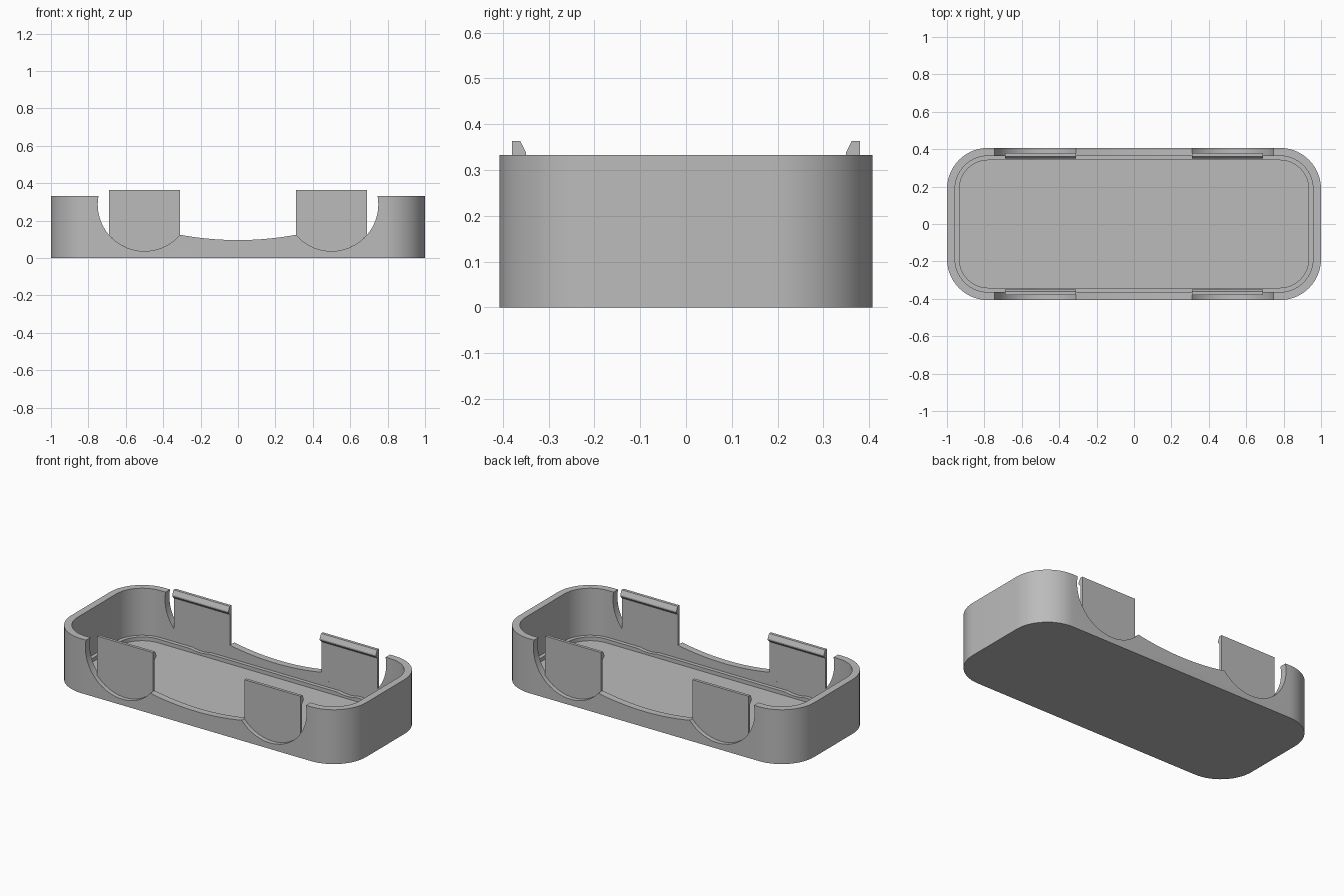
import bpy, bmesh
from math import sin, cos, pi, radians, asin, atan2, sqrt

if "Cube" in bpy.data.objects:
    bpy.data.objects.remove(bpy.data.objects["Cube"])

HEIGHT, HALF_X, HALF_Y, CORNER = 0.333, 1.0, 0.407, 0.22
DISC_X, DISC_Z, DISC_R = 0.5, 0.287, 0.25      # round wall openings
TAB_HALF = 0.19
TAB_IN, TAB_OUT, TAB_TOP = 0.364, 0.38, 0.363
TAB_LOW = DISC_Z - sqrt(DISC_R ** 2 - TAB_HALF ** 2)
SAG = 0.096                                    # lowest point of the middle dip

grey = bpy.data.materials.new("plain grey")
grey.use_nodes = True
grey.diffuse_color = (0.5, 0.5, 0.5, 1)
grey.node_tree.nodes["Principled BSDF"].inputs["Base Color"].default_value = (0.5, 0.5, 0.5, 1)


def finish(name, bm):
    bmesh.ops.recalc_face_normals(bm, faces=bm.faces)
    mesh = bpy.data.meshes.new(name)
    bm.to_mesh(mesh)
    bm.free()
    mesh.materials.append(grey)
    ob = bpy.data.objects.new(name, mesh)
    bpy.context.collection.objects.link(ob)
    return ob


def activate(ob):
    bpy.ops.object.select_all(action='DESELECT')
    ob.select_set(True)
    bpy.context.view_layer.objects.active = ob


def prism(name, points, offset):
    """Extrude a closed 3D outline along an offset vector."""
    bm = bmesh.new()
    face = bm.faces.new([bm.verts.new(p) for p in points])
    ext = bmesh.ops.extrude_face_region(bm, geom=[face])
    moved = [g for g in ext["geom"] if isinstance(g, bmesh.types.BMVert)]
    bmesh.ops.translate(bm, verts=moved, vec=offset)
    return finish(name, bm)


def arc(cx, cz, r, start, end, steps):
    return [(cx + r * cos(start + (end - start) * i / steps),
             cz + r * sin(start + (end - start) * i / steps)) for i in range(steps + 1)]


def rounded_rect(inset):
    r = CORNER - inset
    pts = []
    for i, (sx, sy) in enumerate([(1, 1), (-1, 1), (-1, -1), (1, -1)]):
        pts += arc(sx * (HALF_X - CORNER), sy * (HALF_Y - CORNER), r,
                   i * pi / 2, (i + 1) * pi / 2, 14)
    return pts


# Tray: nested rounded outlines for wall, ledge and floor
bm = bmesh.new()
rings = []
for inset, z in [(0, 0), (0, HEIGHT), (0.043, HEIGHT), (0.043, 0.045), (0.066, 0.045), (0.066, 0.022)]:
    rings.append([bm.verts.new((x, y, z)) for x, y in rounded_rect(inset)])
for a, b in zip(rings, rings[1:]):
    for i in range(len(a)):
        j = (i + 1) % len(a)
        bm.faces.new((a[i], a[j], b[j], b[i]))
bm.faces.new(rings[0])
bm.faces.new(rings[-1])
tray = finish("tray", bm)

# Opening in both long walls: two discs joined by a shallow dip
top_angle = pi - asin((HEIGHT - DISC_Z) / DISC_R)
low_angle = 2 * pi + atan2(TAB_LOW - DISC_Z, TAB_HALF)
left = arc(-DISC_X, DISC_Z, DISC_R, top_angle, low_angle, 40)
edge = DISC_X - TAB_HALF
rise = TAB_LOW - SAG
dip_r = (edge ** 2 + rise ** 2) / (2 * rise)
swing = asin(edge / dip_r)
dip = arc(0, SAG + dip_r, dip_r, -pi / 2 - swing, -pi / 2 + swing, 24)
right = [(-x, z) for x, z in reversed(left)]
outline = left + dip[1:-1] + right
outline = [(left[0][0], 0.5)] + outline + [(right[-1][0], 0.5)]
cutter = prism("wall_cutter", [(x, -0.6, z) for x, z in outline], (0, 1.2, 0))
cutter.hide_render = True
cut = tray.modifiers.new("openings", 'BOOLEAN')
cut.operation, cut.solver, cut.object = 'DIFFERENCE', 'EXACT', cutter
activate(tray)
bpy.ops.object.modifier_apply(modifier=cut.name)
bpy.data.objects.remove(cutter)
activate(tray)
bpy.ops.object.shade_smooth_by_angle(angle=radians(30))

# Four spring tabs, each a thin plate with a catch along its inner top edge
bottom = arc(0, DISC_Z, DISC_R, atan2(TAB_LOW - DISC_Z, -TAB_HALF),
             atan2(TAB_LOW - DISC_Z, TAB_HALF), 28)
plate = bottom + [(TAB_HALF, TAB_TOP), (-TAB_HALF, TAB_TOP)]
catch = [(TAB_IN, TAB_TOP), (0.362, TAB_TOP), (0.349, 0.337), (0.349, 0.328), (TAB_IN, 0.312)]
for sy, end in [(-1, "front"), (1, "back")]:
    for sx, side in [(-1, "right"), (1, "left")]:
        cx = sx * DISC_X
        prism(f"{end}_{side}_tab", [(cx + x, sy * TAB_IN, z) for x, z in plate],
              (0, sy * (TAB_OUT - TAB_IN), 0))
        prism(f"{end}_{side}_catch", [(cx - TAB_HALF, sy * y, z) for y, z in catch],
              (2 * TAB_HALF, 0, 0))
